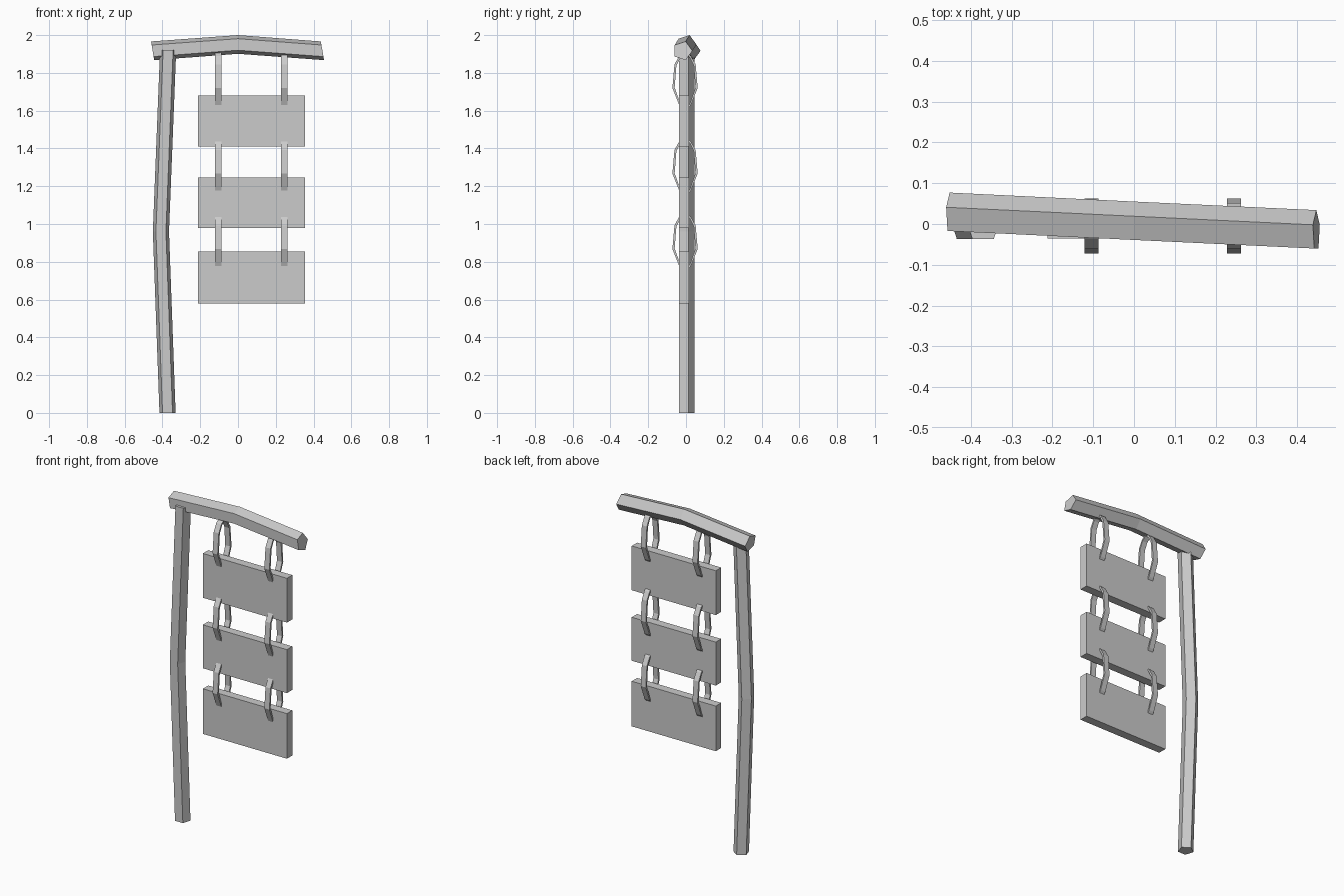
import bpy, bmesh
from math import cos, sin, radians
from mathutils import Vector

cube = bpy.data.objects.get("Cube")
if cube:
    bpy.data.objects.remove(cube, do_unlink=True)

grey = bpy.data.materials.new("plain_grey")
grey.use_nodes = True
grey.diffuse_color = (0.6, 0.6, 0.6, 1)
grey.node_tree.nodes["Principled BSDF"].inputs["Base Color"].default_value = (0.6, 0.6, 0.6, 1)


def finish(name, bm):
    bmesh.ops.recalc_face_normals(bm, faces=bm.faces)
    mesh = bpy.data.meshes.new(name)
    bm.to_mesh(mesh)
    bm.free()
    mesh.materials.append(grey)
    obj = bpy.data.objects.new(name, mesh)
    bpy.context.collection.objects.link(obj)


def loft(name, rings, closed=False):
    """Skin a list of rings; cap the ends, or join last to first."""
    bm = bmesh.new()
    rings = [[bm.verts.new(p) for p in ring] for ring in rings]
    pairs = list(zip(rings, rings[1:]))
    if closed:
        pairs.append((rings[-1], rings[0]))
    else:
        bm.faces.new(rings[0])
        bm.faces.new(rings[-1])
    for a, b in pairs:
        for i in range(len(a)):
            j = (i + 1) % len(a)
            bm.faces.new((a[i], a[j], b[j], b[i]))
    finish(name, bm)


def pentagon(radius, start):
    angles = [radians(start + 72 * k) for k in range(5)]
    return [(radius * cos(a), radius * sin(a)) for a in angles]


# Bent five-sided post, flat side to the front
loft("post", [[(x + u, v, z) for u, v in pentagon(0.045, 90)]
              for x, z in ((-0.373, 0), (-0.408, 0.96), (-0.37, 1.92))])

# Arched five-sided crossbeam, slightly turned, with slanted ends
loft("crossbeam", [[(x - slant * w, y + v, z + w) for v, w in pentagon(0.052, 0)]
                   for x, y, z, slant in ((-0.452, 0.025, 1.917, 0.17),
                                          (0, 0.003, 1.9505, 0),
                                          (0.447, -0.018, 1.917, 0.17))])

# Three hanging boards
for name, low, high in (("top", 1.41, 1.68), ("middle", 0.98, 1.245), ("bottom", 0.58, 0.855)):
    loft(name + "_board", [[(x, -0.036, low), (x, 0.016, low), (x, 0.016, high), (x, -0.036, high)]
                           for x in (-0.212, 0.355)])

# Flat strap loops, two above each board
half = [(0.031, 0), (0.067, 0.09), (0.056, 0.215), (0.031, 0.26)]
outline = [(0, -0.04)] + half + [(0, 0.285)] + [(-y, z) for y, z in reversed(half)]
middle = Vector((0, 0.12))
for level, base in (("top", 1.63), ("middle", 1.177), ("bottom", 0.778)):
    for side, x in (("right", -0.104), ("left", 0.245)):
        rings = []
        for point in outline:
            outer = Vector(point)
            inner = middle + Vector(((outer - middle).x * 0.82, (outer - middle).y * 0.93))
            rings.append([(x + dx, p.x - 0.005, base + p.y)
                          for dx, p in ((-0.017, outer), (0.017, outer), (0.017, inner), (-0.017, inner))])
        loft(f"{level}_{side}_strap", rings, closed=True)
